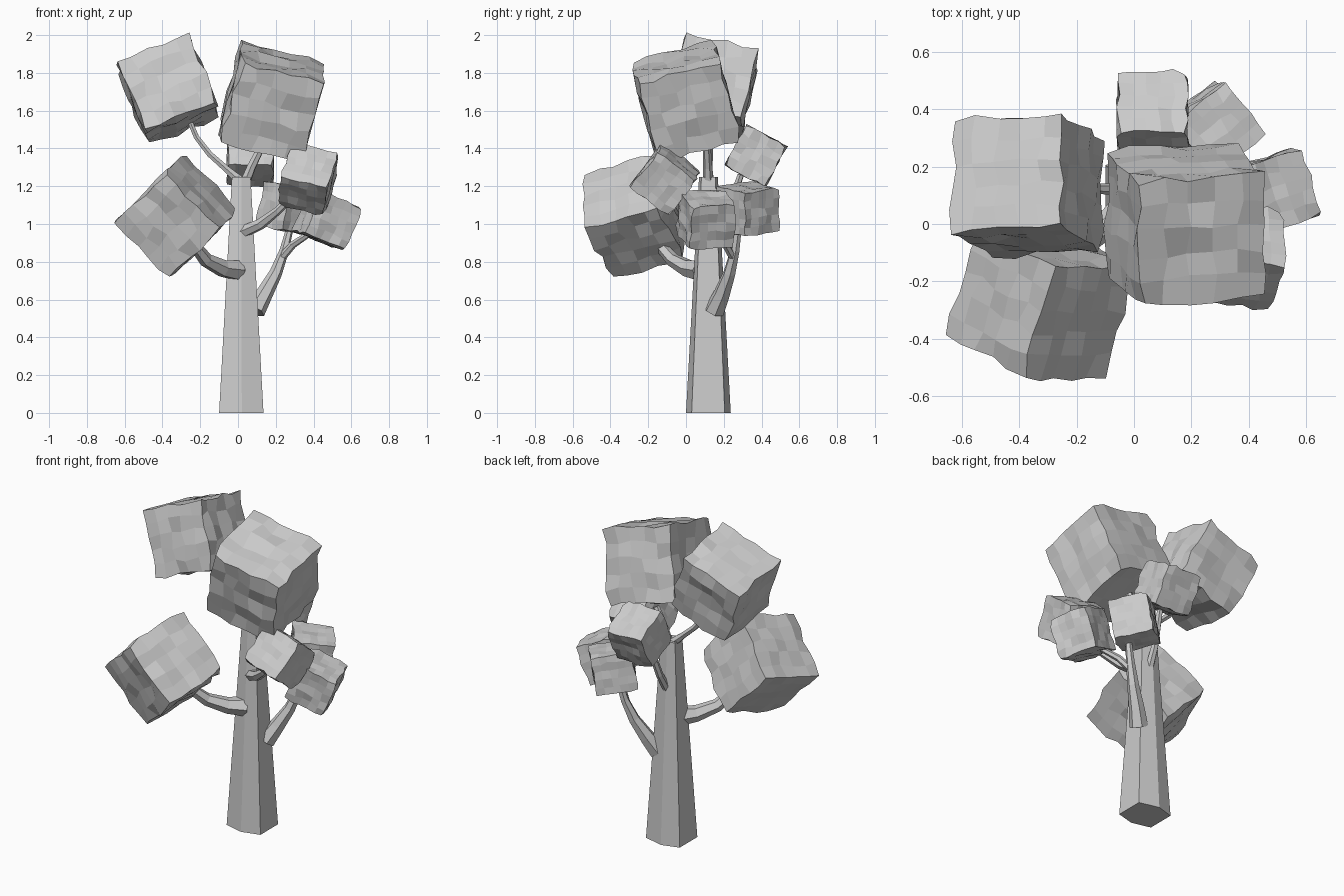
import bpy, bmesh, random
from mathutils import Vector, Matrix

if "Cube" in bpy.data.objects:
    bpy.data.objects.remove(bpy.data.objects["Cube"])

random.seed(4)


def mesh_object(name, bm):
    bmesh.ops.recalc_face_normals(bm, faces=bm.faces)
    me = bpy.data.meshes.new(name)
    bm.to_mesh(me)
    bm.free()
    ob = bpy.data.objects.new(name, me)
    bpy.context.collection.objects.link(ob)
    return ob


def trunk():
    # tapered six-sided column
    base = [(-.10, .03), (.02, 0), (.135, .03), (.135, .205), (.01, .237), (-.10, .205)]
    cx, cy = .017, .119
    bm = bmesh.new()
    rings = []
    for z, s in ((0, 1), (1.25, .42)):
        rings.append([bm.verts.new((cx + (x - cx) * s, cy + (y - cy) * s, z)) for x, y in base])
    bm.faces.new(rings[0][::-1])
    bm.faces.new(rings[1])
    for i in range(6):
        j = (i + 1) % 6
        bm.faces.new((rings[0][i], rings[0][j], rings[1][j], rings[1][i]))
    mesh_object("trunk", bm)


def branch(name, points):
    # tapered faceted limb; each point is x, y, z, radius
    cu = bpy.data.curves.new(name, 'CURVE')
    cu.dimensions = '3D'
    cu.bevel_depth = 1
    cu.bevel_resolution = 1
    cu.use_fill_caps = True
    sp = cu.splines.new('POLY')
    sp.points.add(len(points) - 1)
    for p, (x, y, z, r) in zip(sp.points, points):
        p.co = (x, y, z, 1)
        p.radius = r
    sp.use_smooth = False
    ob = bpy.data.objects.new(name, cu)
    bpy.context.collection.objects.link(ob)
    bpy.ops.object.select_all(action='DESELECT')
    ob.select_set(True)
    bpy.context.view_layer.objects.active = ob
    bpy.ops.object.convert(target='MESH')


def foliage(name, centre, size, u, w):
    # rough subdivided cube, u = its sideways axis, w = its up axis
    u = Vector(u).normalized()
    w = Vector(w)
    w = (w - u * w.dot(u)).normalized()
    v = w.cross(u)
    bm = bmesh.new()
    bmesh.ops.create_cube(bm, size=size)
    bmesh.ops.subdivide_edges(bm, edges=bm.edges[:], cuts=4, use_grid_fill=True)
    k = size * .03
    for vert in bm.verts:
        # blunt the corners a little, then roughen
        if min(abs(c) for c in vert.co) > size * .49:
            vert.co *= .97
        vert.co += Vector([random.uniform(-k, k) for _ in range(3)])
    rot = Matrix((u, v, w)).transposed().to_4x4()
    bm.transform(Matrix.Translation(centre) @ rot)
    mesh_object(name, bm)


trunk()

# branches
branch("branch_top_left", [(.02, .12, 1.22, .03), (-.06, .12, 1.29, .02), (-.15, .125, 1.37, .018),
                           (-.22, .13, 1.46, .016), (-.27, .13, 1.58, .015)])
branch("branch_top_right", [(.03, .12, 1.2, .03), (.07, .115, 1.3, .025), (.13, .11, 1.42, .02)])
branch("branch_low_left", [(.0, .08, .755, .06), (-.08, .01, .765, .048), (-.17, -.07, .81, .038),
                           (-.24, -.15, .9, .03)])
branch("branch_front_right", [(.02, .09, .955, .035), (.12, .02, 1.0, .03), (.21, -.04, 1.07, .022),
                              (.29, -.08, 1.15, .02)])
branch("branch_low_right", [(.09, .15, .54, .055), (.14, .19, .63, .045), (.2, .23, .74, .034),
                            (.245, .26, .86, .025), (.28, .28, 1.0, .018)])
branch("branch_fork", [(.23, .25, .82, .022), (.29, .21, .89, .02), (.38, .15, .95, .016)])
branch("branch_back", [(.02, .16, .95, .025), (.03, .22, 1.06, .022), (.05, .29, 1.26, .018)])

# foliage blocks
foliage("leaves_top_left", (-.37, .135, 1.715), .405, (.93, .05, .36), (-.4, .2, .88))
foliage("leaves_top_right", (.18, .0, 1.645), .45, (.96, .07, -.25), (.27, -.25, .92))
foliage("leaves_low_left", (-.325, -.27, 1.04), .41, (.71, 0, -.7), (.59, -.36, .72))
foliage("leaves_front_right", (.37, -.11, 1.24), .25, (.93, -.1, -.22), (.25, .6, .77))
foliage("leaves_right", (.47, .105, 1.025), .24, (.87, .3, -.36), (.33, .05, .93))
foliage("leaves_back_right", (.275, .33, 1.08), .235, (.6, -.78, -.12), (.1, .12, 1))
foliage("leaves_back", (.065, .37, 1.36), .24, (1, 0, 0), (0, .47, .88))
